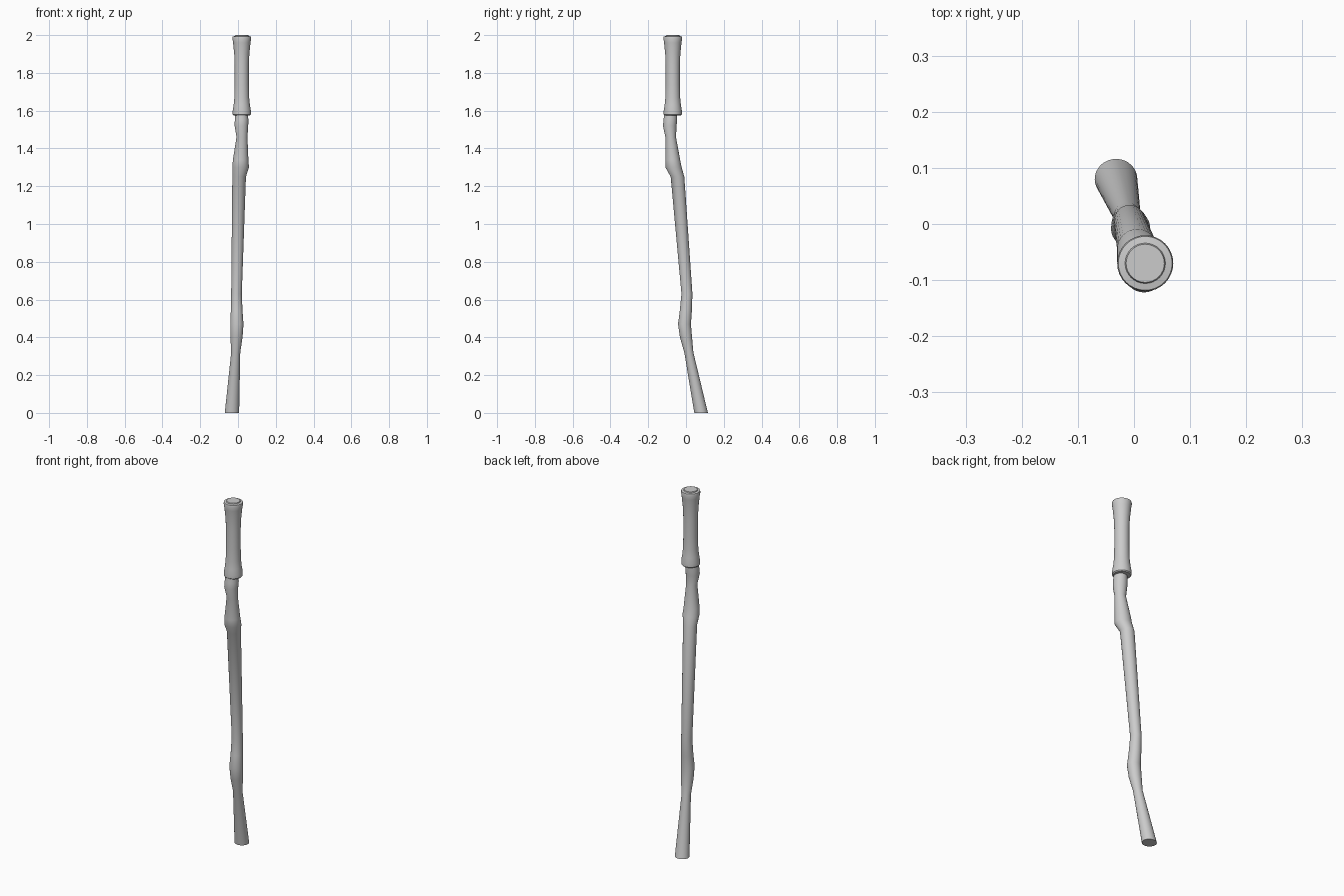
import bpy, bmesh, math

SIDES = 32

def loft(name, rings):
    """Skin round horizontal rings (z, centre x, centre y, radius x, radius y)."""
    bm = bmesh.new()
    loops = []
    for z, cx, cy, rx, ry in rings:
        loops.append([bm.verts.new((cx + rx * math.cos(a), cy + ry * math.sin(a), z))
                      for a in (2 * math.pi * i / SIDES for i in range(SIDES))])
    for low, high in zip(loops, loops[1:]):
        for i in range(SIDES):
            j = (i + 1) % SIDES
            bm.faces.new((low[i], low[j], high[j], high[i]))
    bm.faces.new(loops[0][::-1])
    bm.faces.new(loops[-1])
    mesh = bpy.data.meshes.new(name)
    bm.to_mesh(mesh)
    bm.free()
    obj = bpy.data.objects.new(name, mesh)
    bpy.context.collection.objects.link(obj)
    bpy.ops.object.select_all(action='DESELECT')
    obj.select_set(True)
    bpy.context.view_layer.objects.active = obj
    bpy.ops.object.shade_smooth_by_angle(angle=math.radians(35))
    return obj

# Crooked wooden shaft with knots
loft("shaft", [
    (0.00, -0.032, 0.080, 0.038, 0.036),
    (0.32, -0.012, 0.015, 0.024, 0.024),
    (0.40, -0.008, 0.000, 0.032, 0.032),
    (0.47, -0.006, -0.008, 0.035, 0.034),
    (0.54, -0.007, -0.001, 0.031, 0.032),
    (0.63, -0.008, 0.005, 0.028, 0.029),
    (1.25, 0.006, -0.045, 0.036, 0.036),
    (1.30, 0.014, -0.066, 0.044, 0.043),
    (1.34, 0.014, -0.070, 0.041, 0.039),
    (1.46, 0.021, -0.081, 0.029, 0.028),
    (1.52, 0.018, -0.086, 0.036, 0.036),
    (1.55, 0.019, -0.083, 0.036, 0.036),
    (1.585, 0.019, -0.081, 0.033, 0.034),
])

# Straight grip, flared at both ends
GX, GY = 0.02, -0.07
grip_profile = [(1.575, 0.043), (1.58, 0.048), (1.60, 0.048), (1.63, 0.043),
                (1.67, 0.039), (1.74, 0.0375), (1.84, 0.0375), (1.90, 0.040),
                (1.96, 0.046), (1.985, 0.050), (1.993, 0.048), (1.995, 0.036),
                (2.00, 0.034)]
loft("grip", [(z, GX, GY, r, r) for z, r in grip_profile])
